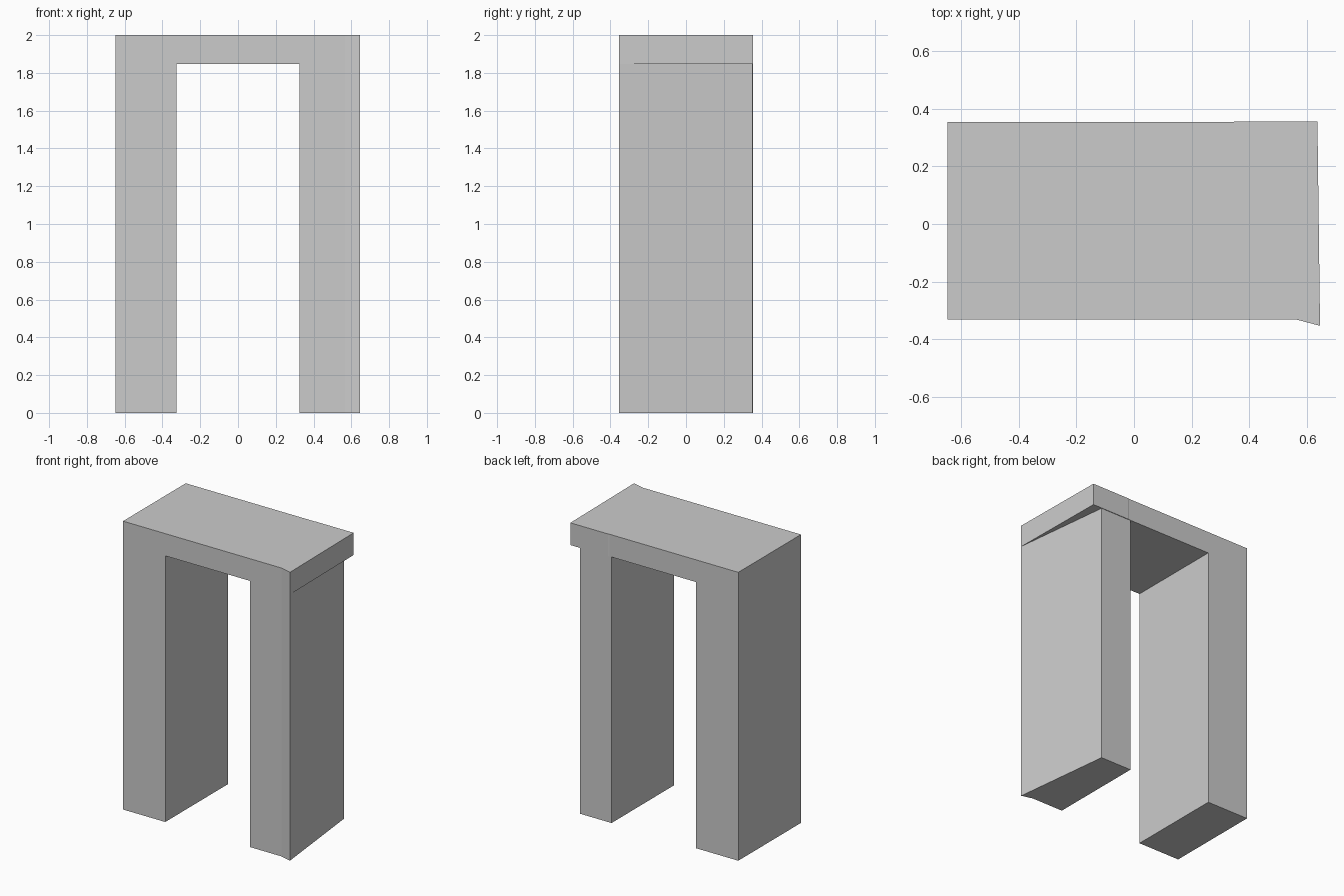
import bpy
import bmesh

default = bpy.data.objects.get("Cube")
if default:
    bpy.data.objects.remove(default, do_unlink=True)

grey = bpy.data.materials.new("light grey")
grey.use_nodes = True
grey.diffuse_color = (0.6, 0.6, 0.6, 1)
grey.node_tree.nodes["Principled BSDF"].inputs["Base Color"].default_value = (0.6, 0.6, 0.6, 1)


def prism(name, outline, bottom, top, capped=True):
    """Extrude a footprint between two heights; leave the top open where it joins."""
    bm = bmesh.new()
    base = bm.faces.new([bm.verts.new((x, y, bottom)) for x, y in outline])
    result = bmesh.ops.extrude_face_region(bm, geom=[base], use_keep_orig=True)
    upper = [v for v in result["geom"] if isinstance(v, bmesh.types.BMVert)]
    for v in upper:
        v.co.z = top
    bmesh.ops.recalc_face_normals(bm, faces=bm.faces)
    if not capped:
        lids = [f for f in bm.faces if all(v in upper for v in f.verts)]
        bmesh.ops.delete(bm, geom=lids, context="FACES_ONLY")
    mesh = bpy.data.meshes.new(name)
    bm.to_mesh(mesh)
    bm.free()
    mesh.materials.append(grey)
    obj = bpy.data.objects.new(name, mesh)
    bpy.context.collection.objects.link(obj)
    return obj


side, inner = 0.649, 0.325
front, back = -0.333, 0.354
lintel_z, height = 1.846, 2.0
flare = [(0.567, front), (0.647, -0.354)]   # flared front corner

# Lintel across both legs
prism("lintel",
      [(-side, front)] + flare + [(0.638, 0.356), (0.35, 0.356), (0.34, back), (-side, back)],
      lintel_z, height)

# Straight right leg
prism("right_leg", [(-side, front), (-inner, front), (-inner, back), (-side, back)],
      0, lintel_z, capped=False)

# Left leg, narrowing toward the back under the lintel
prism("left_leg", [(inner, front)] + flare + [(0.567, 0.352), (inner, 0.352)],
      0, lintel_z, capped=False)
